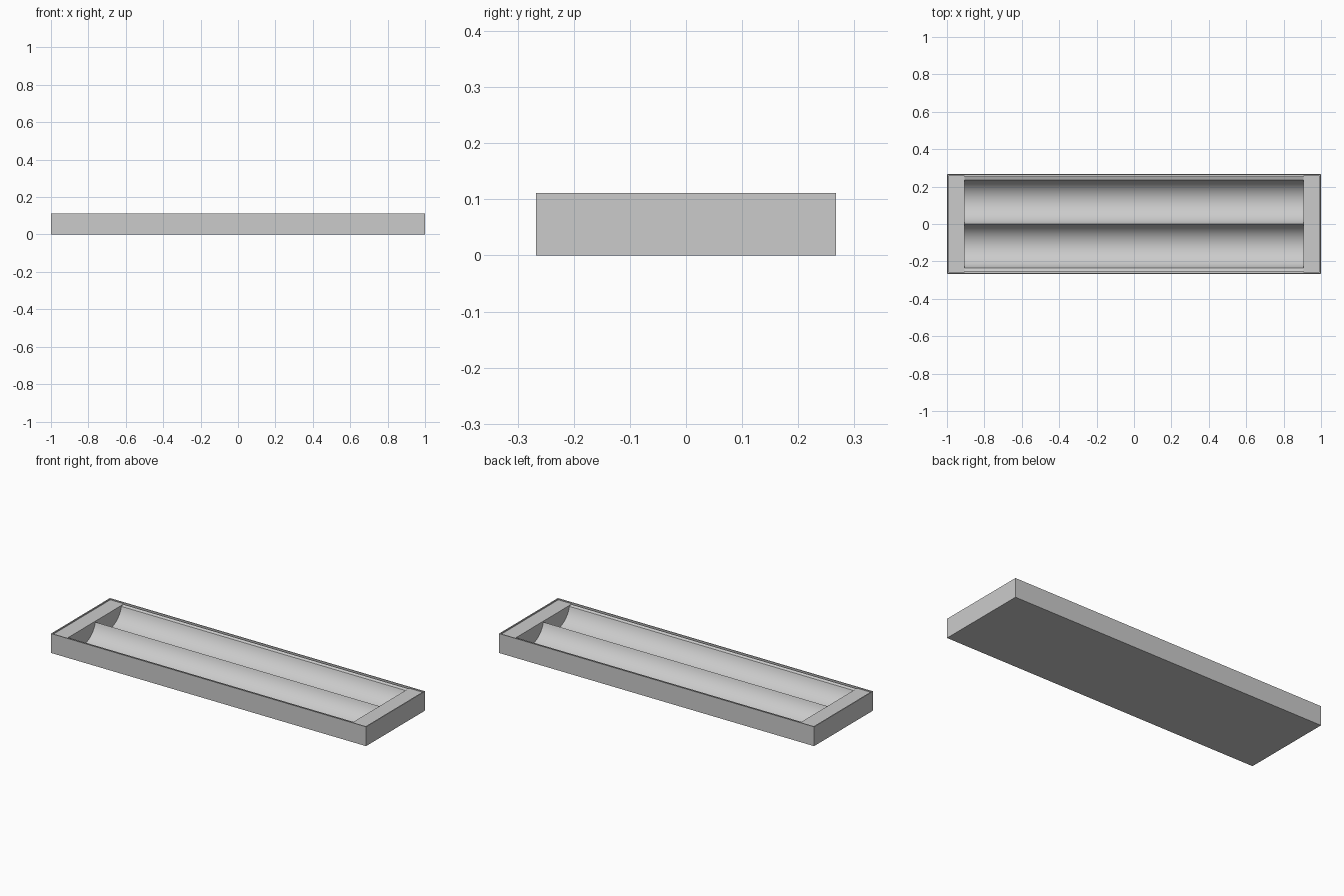
import bpy, bmesh, math

if "Cube" in bpy.data.objects:
    bpy.data.objects.remove(bpy.data.objects["Cube"])

L, W, H = 1.0, 0.267, 0.111      # half length, half width, height
T = 0.008                        # wall thickness
END = 0.905                      # inner face of the end covers


def make_object(name, bm):
    mesh = bpy.data.meshes.new(name)
    bm.to_mesh(mesh)
    bm.free()
    obj = bpy.data.objects.new(name, mesh)
    bpy.context.collection.objects.link(obj)
    return obj


def box(name, x0, x1, y0, y1, z0, z1):
    bm = bmesh.new()
    bmesh.ops.create_cube(bm, size=1)
    for v in bm.verts:
        v.co.x = x0 + (v.co.x + 0.5) * (x1 - x0)
        v.co.y = y0 + (v.co.y + 0.5) * (y1 - y0)
        v.co.z = z0 + (v.co.z + 0.5) * (z1 - z0)
    return make_object(name, bm)


# Housing: open tray made by insetting the top of a box and pushing it down
bm = bmesh.new()
bmesh.ops.create_cube(bm, size=1)
for v in bm.verts:
    v.co = (v.co.x * 2 * L, v.co.y * 2 * W, (v.co.z + 0.5) * H)
bm.normal_update()
top = max(bm.faces, key=lambda f: f.normal.z)
bmesh.ops.inset_region(bm, faces=[top], thickness=T)
inner = bmesh.ops.extrude_face_region(bm, geom=[top])
bmesh.ops.translate(bm, vec=(0, 0, 0.004 - H),
                    verts=[g for g in inner["geom"] if isinstance(g, bmesh.types.BMVert)])
if top.is_valid:
    bmesh.ops.delete(bm, geom=[top], context='FACES_ONLY')
bmesh.ops.recalc_face_normals(bm, faces=bm.faces)
make_object("housing", bm)

# End covers, slightly below the rim
for name, s in (("left_end_cover", -1), ("right_end_cover", 1)):
    a, b = sorted((s * END, s * (L - T)))
    box(name, a, b, -W + T, W - T, 0.004, 0.106)

# Reflector: two circular troughs meeting in a central ridge, with side lips
half, rim_z, floor_z = 0.118, 0.1, 0.01
depth = rim_z - floor_z
R = (half ** 2 + depth ** 2) / (2 * depth)
A = math.asin(half / R)
N = 24
trough = [(half + R * math.sin(-A + 2 * A * i / N),
           floor_z + R - R * math.cos(-A + 2 * A * i / N)) for i in range(N + 1)]
right = trough + [(0.253, 0.106)]
profile = [(-y, z) for y, z in reversed(right[1:])] + right
bm = bmesh.new()
rows = [[bm.verts.new((x, y, z)) for y, z in profile] for x in (-END, END)]
for i in range(len(profile) - 1):
    bm.faces.new((rows[0][i], rows[1][i], rows[1][i + 1], rows[0][i + 1]))
reflector = make_object("reflector", bm)
bpy.context.view_layer.objects.active = reflector
reflector.select_set(True)
bpy.ops.object.shade_smooth_by_angle(angle=math.radians(30))
